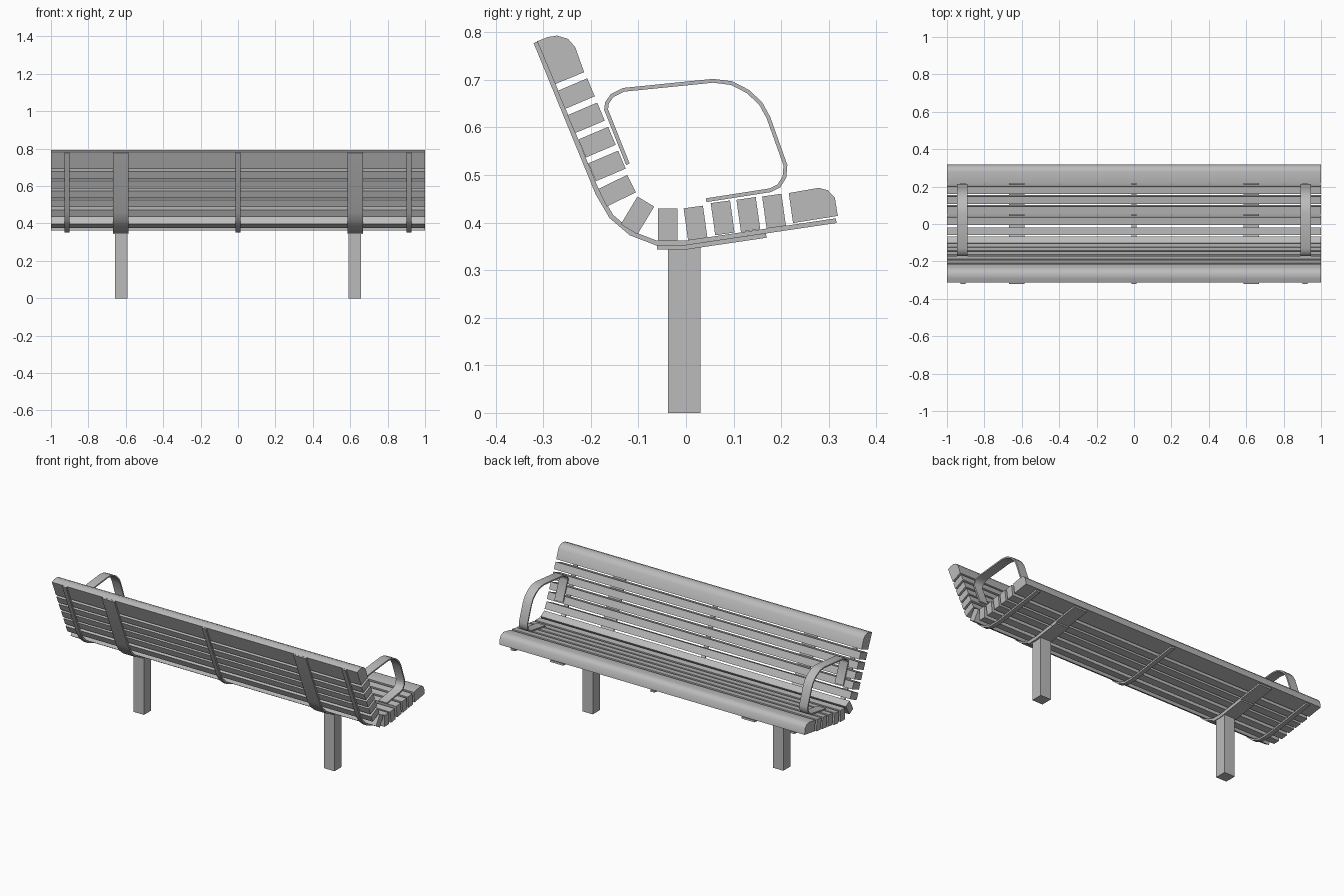
import bpy, bmesh, math
from mathutils import Vector

cube = bpy.data.objects.get("Cube")
if cube:
    bpy.data.objects.remove(cube, do_unlink=True)

grey = bpy.data.materials.new("plain grey")
grey.use_nodes = True
colour = (0.5, 0.5, 0.5, 1)
grey.diffuse_color = colour
grey.node_tree.nodes["Principled BSDF"].inputs["Base Color"].default_value = colour


def prism(name, profile, x, width, angle=40):
    """Extrude a closed (y, z) profile along x, centred on x."""
    bm = bmesh.new()
    face = bm.faces.new([bm.verts.new((x - width / 2, y, z)) for y, z in profile])
    ext = bmesh.ops.extrude_face_region(bm, geom=[face])
    verts = [v for v in ext["geom"] if isinstance(v, bmesh.types.BMVert)]
    bmesh.ops.translate(bm, verts=verts, vec=(width, 0, 0))
    bmesh.ops.recalc_face_normals(bm, faces=bm.faces)
    mesh = bpy.data.meshes.new(name)
    bm.to_mesh(mesh)
    bm.free()
    mesh.materials.append(grey)
    obj = bpy.data.objects.new(name, mesh)
    bpy.context.collection.objects.link(obj)
    bpy.ops.object.select_all(action="DESELECT")
    obj.select_set(True)
    bpy.context.view_layer.objects.active = obj
    bpy.ops.object.shade_smooth_by_angle(angle=math.radians(angle))
    return obj


def ribbon(path, thickness):
    """Give an open (y, z) path a thickness on its right-hand side."""
    pts = [Vector(p) for p in path]
    dirs = [(b - a).normalized() for a, b in zip(pts, pts[1:])]
    offset = []
    for i, p in enumerate(pts):
        a, b = dirs[max(i - 1, 0)], dirs[min(i, len(dirs) - 1)]
        mid = (a + b).normalized()
        normal = Vector((mid.y, -mid.x))
        offset.append(p + normal * thickness / max(mid.dot(a), 0.5))
    return pts + offset[::-1]


def rectangle(y, z, width, depth, degrees):
    """Slat section whose depth points along the given angle."""
    t = math.radians(degrees)
    d = Vector((math.cos(t), math.sin(t))) * depth / 2
    w = Vector((math.sin(t), -math.cos(t))) * width / 2
    c = Vector((y, z))
    return [c + d + w, c + d - w, c - d - w, c - d + w]


# Plain slats: centre y, centre z, tilt
slats = [(-.231, .671, 23), (-.210, .620, 23), (-.187, .569, 23),
         (-.166, .519, 23), (-.145, .467, 26), (-.102, .415, 59),
         (-.038, .396, 90), (.020, .399, 98), (.077, .410, 98),
         (.131, .417, 98), (.185, .424, 98)]
for i, (y, z, tilt) in enumerate(slats):
    prism(f"slat_{i + 1}", rectangle(y, z, .041, .068, tilt), 0, 2)

# Rounded slats along the top of the back and the front of the seat
prism("top_rail", [(-.313, .781), (-.290, .790), (-.271, .793), (-.248, .786),
                   (-.233, .769), (-.214, .716), (-.275, .691)], 0, 2)
prism("seat_edge_rail", [(.216, .462), (.279, .473), (.298, .468), (.313, .452),
                         (.319, .414), (.225, .399)], 0, 2)

# Bent straps that carry the slats
strap = ribbon([(-.311, .781), (-.181, .464), (-.153, .416), (-.113, .382),
                (-.061, .362), (-.002, .362), (.315, .409)], -.010)
strap = ribbon([(-.311, .781), (-.181, .464), (-.153, .416), (-.113, .382),
                (-.061, .362), (-.002, .362), (.315, .409)], .010)
prism("centre_strap", strap, 0, .026)

# Armrest loop
arm = ribbon([(-.126, .521), (-.172, .637), (-.170, .653), (-.158, .670),
              (-.132, .683), (.057, .702), (.097, .697), (.132, .679),
              (.160, .653), (.177, .622), (.213, .521), (.211, .495),
              (.198, .474), (.178, .464), (.043, .443)], .008)

for side, s in (("right", -1), ("left", 1)):
    prism(f"{side}_end_strap", strap, s * .915, .026)
    prism(f"{side}_wide_strap", strap, s * .627, .083)
    prism(f"{side}_armrest", arm, s * .918, .055)
    # Mounting plate and post
    prism(f"{side}_mounting_plate",
          ribbon([(-.061, .352), (-.002, .352), (.168, .377)], .009),
          s * .627, .083)
    prism(f"{side}_leg", [(-.038, 0), (.030, 0), (.030, .352), (-.038, .352)],
          s * .624, .069)
